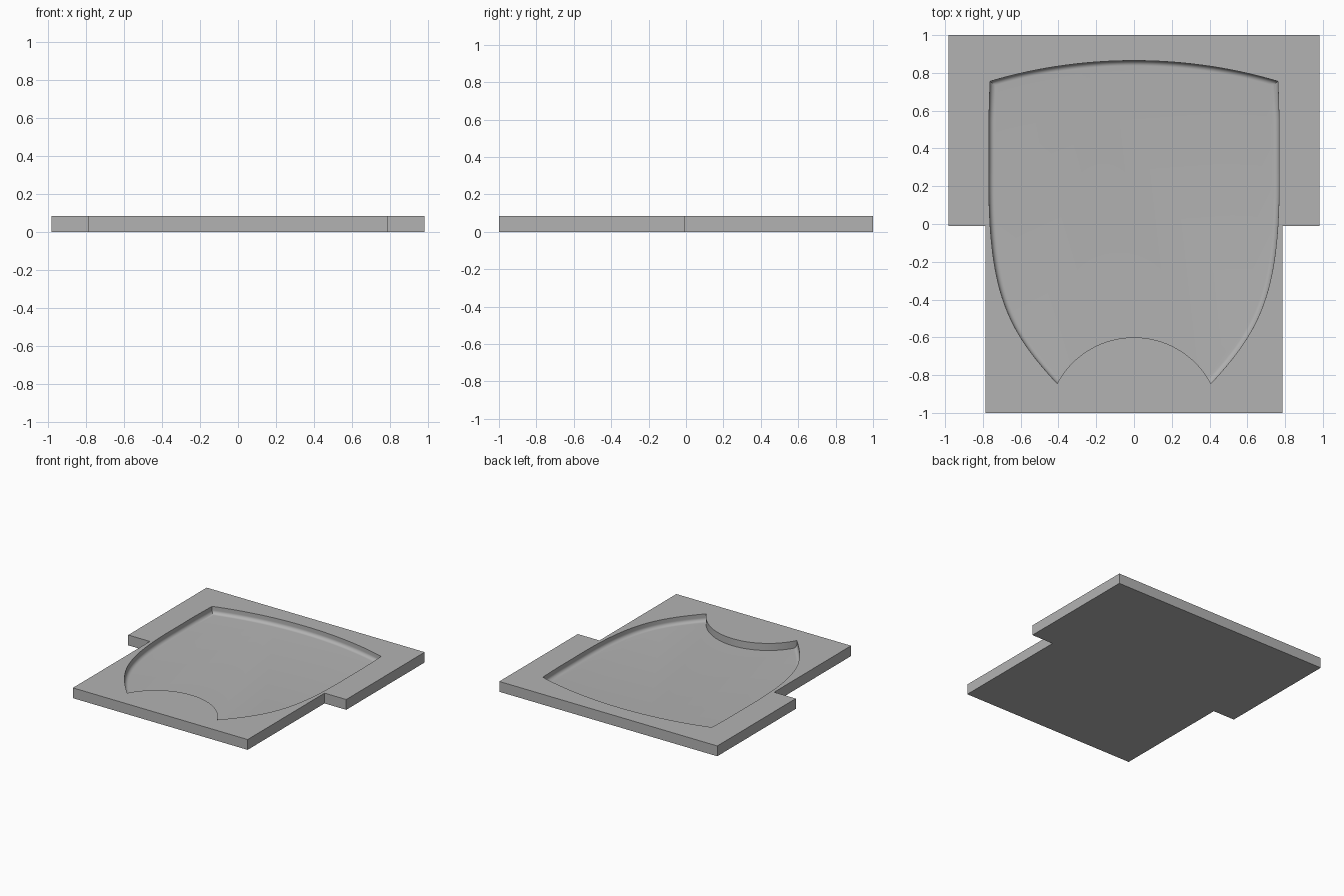
import bpy, bmesh, math
from mathutils import Vector
from mathutils.geometry import interpolate_bezier

if "Cube" in bpy.data.objects:
    bpy.data.objects.remove(bpy.data.objects["Cube"])

THICK = 0.084   # plate thickness
FLOOR = 0.026   # height of the recess floor
FILLET = 0.028  # rounding where the recess wall meets its floor

grey = bpy.data.materials.new("plain grey")
grey.use_nodes = True
colour = (0.45, 0.45, 0.45, 1)
grey.diffuse_color = colour
grey.node_tree.nodes["Principled BSDF"].inputs["Base Color"].default_value = colour


def mirrored(half):
    """Close a right-hand outline with its mirror image."""
    return half + [Vector((-p.x, p.y)) for p in reversed(half) if p.x > 1e-6]


def inset(outline, d):
    """Move a clockwise outline inward by d with mitred corners."""
    result = []
    for i, p in enumerate(outline):
        a = (p - outline[i - 1]).normalized()
        b = (outline[(i + 1) % len(outline)] - p).normalized()
        na, nb = Vector((a.y, -a.x)), Vector((b.y, -b.x))
        result.append(p + (na + nb) * d / (1 + na.dot(nb)))
    return result


def loft(name, layers):
    """Solid through a stack of (outline, z) layers."""
    bm = bmesh.new()
    rings = [[bm.verts.new((p.x, p.y, z)) for p in o] for o, z in layers]
    n = len(rings[0])
    for low, high in zip(rings, rings[1:]):
        for i in range(n):
            j = (i + 1) % n
            bm.faces.new((low[i], low[j], high[j], high[i]))
    bm.faces.new(rings[0])
    bm.faces.new(rings[-1])
    bmesh.ops.recalc_face_normals(bm, faces=bm.faces)
    mesh = bpy.data.meshes.new(name)
    bm.to_mesh(mesh)
    bm.free()
    mesh.materials.append(grey)
    obj = bpy.data.objects.new(name, mesh)
    bpy.context.collection.objects.link(obj)
    return obj


def cut(target, cutter):
    """Subtract the cutter from the target, then remove the cutter."""
    mod = target.modifiers.new("cut", 'BOOLEAN')
    mod.operation, mod.solver, mod.object = 'DIFFERENCE', 'EXACT', cutter
    bpy.context.view_layer.objects.active = target
    bpy.ops.object.modifier_apply(modifier=mod.name)
    bpy.data.objects.remove(cutter)


def bezier(a, b, c, d, n):
    return [Vector(p[:2]) for p in interpolate_bezier(
        *(Vector((*q, 0)) for q in (a, b, c, d)), n)]


# T-shaped plate
corners = [(0.982, 1), (0.982, -0.01), (0.787, -0.01), (0.787, -1)]
tee = mirrored([Vector(c) for c in corners])
plate = loft("recessed_plate", [(tee, 0), (tee, THICK)])

# Recess outline: bowed back edge, straight flank, tapering front
half = bezier((0, 0.865), (0.27, 0.865), (0.53, 0.825), (0.762, 0.755), 20)
half += [Vector((0.768, 0.55))]
half += bezier((0.768, 0.3), (0.775, -0.35), (0.68, -0.55), (0.407, -0.845), 36)
half += [Vector((0.3, -0.96))]
shape = mirrored(half)

# Recess cutter with a rounded lower edge
layers = []
for k in range(9):
    a = math.pi / 2 * k / 8
    layers.append((inset(shape, FILLET * (1 - math.sin(a))),
                   FLOOR + FILLET * (1 - math.cos(a))))
layers.append((shape, THICK + 0.05))
recess = loft("recess_cutter", layers)
recess.hide_render = True

# Round island left standing at the front of the recess
circle = [Vector((0.461 * math.sin(t), -1.061 + 0.461 * math.cos(t)))
          for t in (math.tau * i / 96 for i in range(96))]
island = loft("island_cutter", [(circle, -0.1), (circle, THICK + 0.2)])
cut(recess, island)
cut(plate, recess)

bpy.ops.object.select_all(action='DESELECT')
plate.select_set(True)
bpy.context.view_layer.objects.active = plate
bpy.ops.object.shade_smooth_by_angle(angle=math.radians(30))
